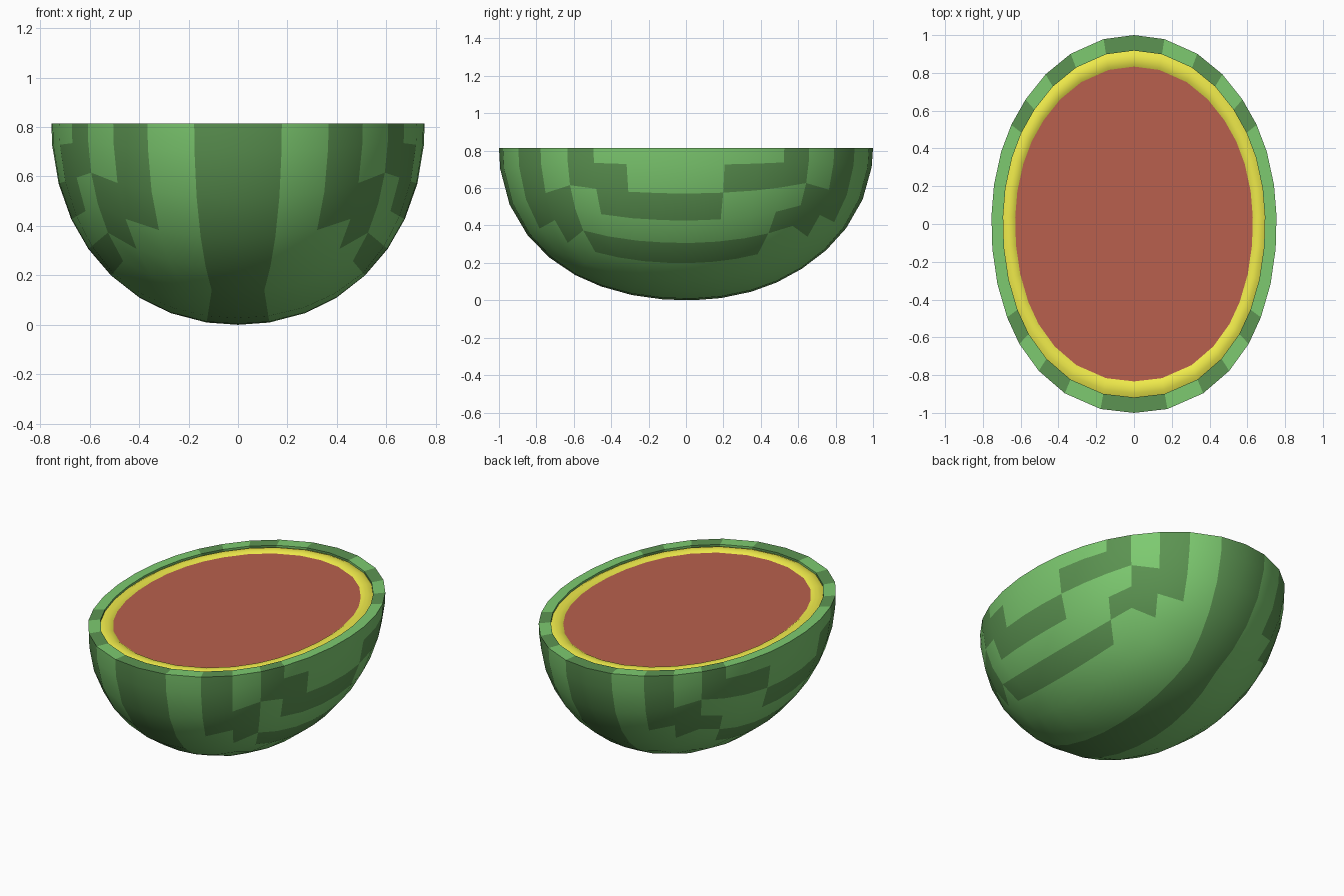
import bpy, bmesh

if "Cube" in bpy.data.objects:
    bpy.data.objects.remove(bpy.data.objects["Cube"])

TOP = 0.815                      # height of the cut
RX, RY, RZ = 0.755, 1.0, TOP     # half-egg radii

# Grid lines of a box that is rounded into the half egg
A = [-.9, -.61, -.384, -.17, 0, .17, .384, .61, .9]          # across
B = [-.71, -.5, -.3, -.12, .04, .19, .37, .55, .78]          # along
C = [0, .1, .28, .48, .70, 1]                                # downwards


def material(name, color):
    m = bpy.data.materials.new(name)
    m.diffuse_color = (*color, 1)
    m.use_nodes = True
    m.node_tree.nodes["Principled BSDF"].inputs["Base Color"].default_value = m.diffuse_color
    return m


light = material("light_green", (.205, .59, .162))
dark = material("dark_green", (.107, .296, .084))
yellow = material("yellow", (.87, .83, .07))
red = material("red", (.48, .117, .074))


def egg(a, b, c):
    """Project a box point onto the slightly bulged, uneven half egg."""
    p = 2.1 - .08 * b
    n = (abs(a) ** p + abs(b) ** p + abs(c) ** p) ** (1 / p)
    return (RX * a / n, RY * b / n, TOP - RZ * c / n)


def finish(name, bm, mats):
    bmesh.ops.recalc_face_normals(bm, faces=bm.faces)
    me = bpy.data.meshes.new(name)
    bm.to_mesh(me)
    bm.free()
    for m in mats:
        me.materials.append(m)
    ob = bpy.data.objects.new(name, me)
    bpy.context.collection.objects.link(ob)
    bpy.ops.object.select_all(action='DESELECT')
    ob.select_set(True)
    bpy.context.view_layer.objects.active = ob
    bpy.ops.object.shade_smooth_by_angle(angle=0.7)
    return ob


# Stripe pattern: 1 is dark, 0 is light
def bottom_stripe(i, j):
    return int(i in (3, 4))


def end_stripe(i, row):
    k = i - 4 if i > 3 else 3 - i
    return int(k == 0 or (k == 2 and row < 3) or (k == 3 and row in (2, 3)))


SIDE = ["10000001",
        "11000111",
        "01111000",
        "00000001",
        "11111110"]


def side_stripe(j, row):
    return int(SIDE[row][j])


# Striped rind
bm = bmesh.new()


def patch(us, vs, place, stripe):
    grid = [[bm.verts.new(egg(*place(u, v))) for v in vs] for u in us]
    for i in range(len(us) - 1):
        for j in range(len(vs) - 1):
            f = bm.faces.new((grid[i][j], grid[i + 1][j],
                              grid[i + 1][j + 1], grid[i][j + 1]))
            f.material_index = stripe(i, j)


patch(A, B, lambda u, v: (u, v, 1), bottom_stripe)
for y in (B[0], B[-1]):
    patch(A, C, lambda u, v: (u, y, v), end_stripe)
for x in (A[0], A[-1]):
    patch(B, C, lambda u, v: (x, u, v), side_stripe)
bmesh.ops.remove_doubles(bm, verts=bm.verts, dist=1e-4)

# Flat rim and short inner wall, keeping each stripe's colour
INNER = .918
for e in [e for e in bm.edges if e.is_boundary]:
    v, w = e.verts
    mi = e.link_faces[0].material_index
    v1, w1 = (bm.verts.new((q.co.x * INNER, q.co.y * INNER, TOP)) for q in (v, w))
    v2, w2 = (bm.verts.new((q.co.x, q.co.y, TOP - .03)) for q in (v1, w1))
    bm.faces.new((v, w, w1, v1)).material_index = mi
    bm.faces.new((v1, w1, w2, v2)).material_index = mi
bmesh.ops.remove_doubles(bm, verts=bm.verts, dist=1e-4)
finish("rind", bm, [light, dark])

# Outline of the cut, in order
outline = ([egg(a, B[0], 0) for a in A[:-1]] + [egg(A[-1], b, 0) for b in B[:-1]]
           + [egg(a, B[-1], 0) for a in A[:0:-1]] + [egg(A[0], b, 0) for b in B[:0:-1]])


def ring(bm, s, z):
    return [bm.verts.new((x * s, y * s, z)) for x, y, _ in outline]


# Rounded yellow band inside the rind
bm = bmesh.new()
loops = [ring(bm, s, z) for s, z in
         ((INNER, .802), (.895, .811), (.87, .812), (.845, .807), (.825, .795))]
n = len(outline)
for lo, hi in zip(loops, loops[1:]):
    for i in range(n):
        bm.faces.new((lo[i], lo[(i + 1) % n], hi[(i + 1) % n], hi[i]))
finish("yellow_band", bm, [yellow])

# Flat red flesh
bm = bmesh.new()
bm.faces.new(ring(bm, .835, .800))
finish("flesh", bm, [red])

# Make single-sided surfaces face upwards
for name in ("yellow_band", "flesh"):
    me = bpy.data.objects[name].data
    if sum(p.normal.z * p.area for p in me.polygons) < 0:
        me.flip_normals()
